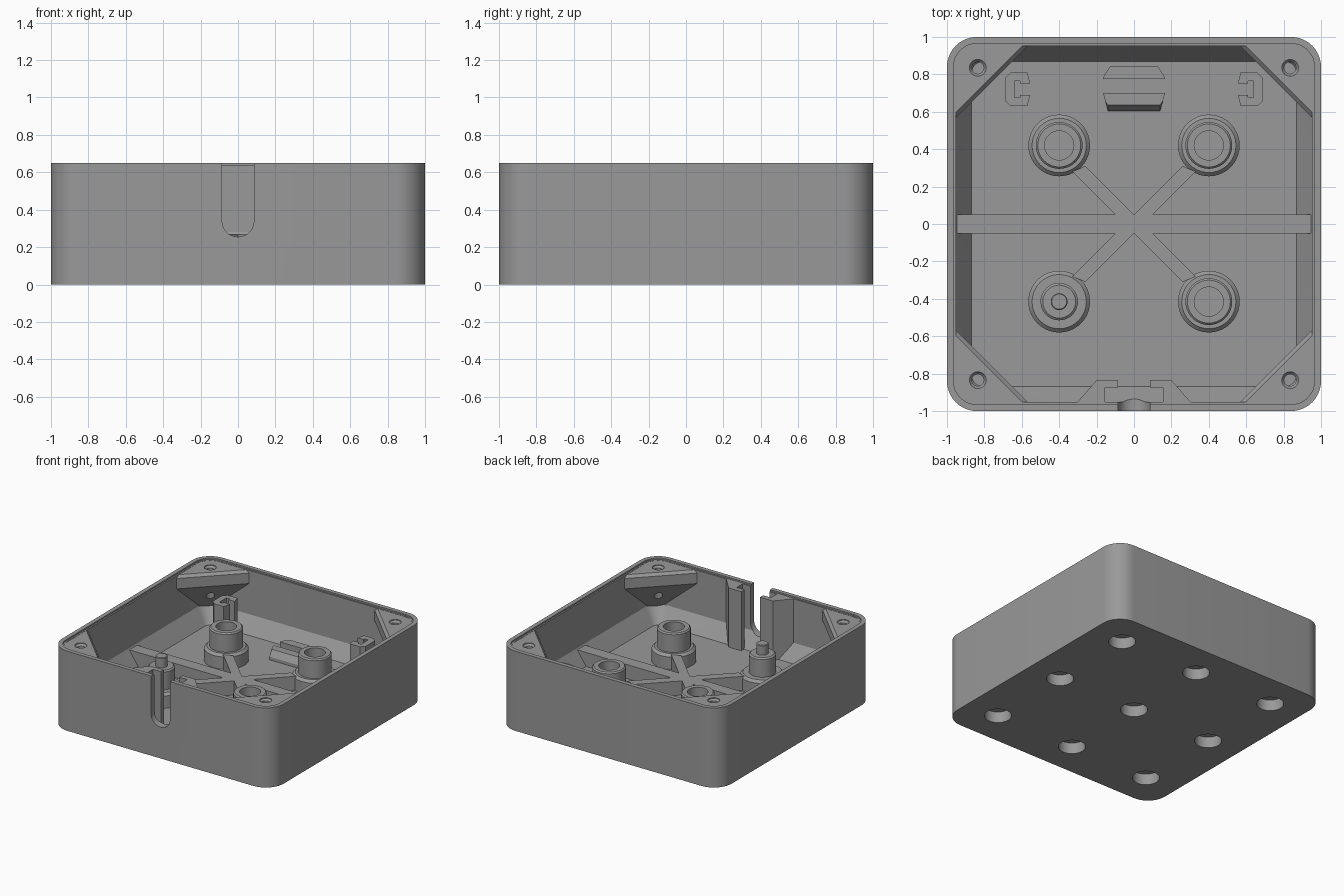
import bpy, bmesh, math
from mathutils import Matrix

if "Cube" in bpy.data.objects:
    bpy.data.objects.remove(bpy.data.objects["Cube"])

grey = bpy.data.materials.new("mid_grey")
grey.diffuse_color = (0.32, 0.32, 0.32, 1)
grey.use_nodes = True
grey.node_tree.nodes["Principled BSDF"].inputs["Base Color"].default_value = grey.diffuse_color
FLOOR = 0.155


def finish(name, bm, smooth=True):
    bmesh.ops.recalc_face_normals(bm, faces=bm.faces)
    me = bpy.data.meshes.new(name)
    bm.to_mesh(me)
    bm.free()
    me.materials.append(grey)
    ob = bpy.data.objects.new(name, me)
    bpy.context.collection.objects.link(ob)
    if smooth:
        shade(ob)
    return ob


def shade(ob):
    bpy.ops.object.select_all(action='DESELECT')
    ob.select_set(True)
    bpy.context.view_layer.objects.active = ob
    bpy.ops.object.shade_smooth_by_angle(angle=math.radians(30))


def loft(bm, rings, cap=True):
    """Bridge rings of equal length, capping both ends."""
    vs = [[bm.verts.new(p) for p in r] for r in rings]
    n = len(vs[0])
    for a, b in zip(vs, vs[1:]):
        for i in range(n):
            j = (i + 1) % n
            bm.faces.new((a[i], a[j], b[j], b[i]))
    bm.faces.new(vs[0])
    bm.faces.new(vs[-1])


def prism(bm, outline, z0, z1):
    loft(bm, [[(x, y, z) for x, y in outline] for z in (z0, z1)])


def circle(r, z, cx=0, cy=0, n=40):
    return [(cx + r * math.cos(2 * math.pi * i / n), cy + r * math.sin(2 * math.pi * i / n), z)
            for i in range(n)]


def rounded_square(h, r, z, n=10):
    pts = []
    for k, (sx, sy) in enumerate(((1, 1), (-1, 1), (-1, -1), (1, -1))):
        for i in range(n + 1):
            a = math.pi / 2 * (k + i / n)
            pts.append((sx * (h - r) + r * math.cos(a), sy * (h - r) + r * math.sin(a), z))
    return pts


def boolean(ob, cutter, op):
    m = ob.modifiers.new("cut", 'BOOLEAN')
    m.object, m.operation, m.solver = cutter, op, 'EXACT'
    bpy.context.view_layer.objects.active = ob
    bpy.ops.object.modifier_apply(modifier=m.name)
    bpy.data.objects.remove(cutter)
    shade(ob)


# Open box with stepped rim and sloped lower inner wall
bm = bmesh.new()
loft(bm, [rounded_square(*p) for p in (
    (1, .16, 0), (1, .16, .65), (.965, .125, .65), (.965, .125, .638),
    (.953, .113, .638), (.953, .113, .28), (.868, .06, FLOOR))])
box = finish("box_shell", bm)

# Blind round sockets under the floor
bm = bmesh.new()
for i in (-1, 0, 1):
    for j in (-1, 0, 1):
        loft(bm, [circle(.1, z, i * .715, j * .715) for z in (-.05, .09)])
boolean(box, finish("socket_cutter", bm), 'DIFFERENCE')

# Cable slot in the front wall, rounded at the bottom
bm = bmesh.new()
prof = [(.085, .8), (-.085, .8)] + [(.085 * math.cos(a), .34 + .085 * math.sin(a))
        for a in (math.pi + math.pi * i / 20 for i in range(21))]
loft(bm, [[(x, y, z) for x, z in prof] for y in (-1.1, -.9)])
boolean(box, finish("slot_cutter", bm), 'DIFFERENCE')

# Corner screw brackets: sloped wedges trimmed to the wall and drilled
section = [(1.075, .53), (1.075, .615), (1.095, .636), (1.45, .636), (1.45, .08)]
for k in range(4):
    a = math.pi / 4 + k * math.pi / 2
    rot = Matrix.Rotation(a, 4, 'Z')
    bm = bmesh.new()
    loft(bm, [[(d, w, z) for d, z in section] for w in (-.5, .5)])
    bm.transform(rot)
    bracket = finish("corner_bracket", bm, False)
    bm = bmesh.new()
    loft(bm, [rounded_square(.96, .12, z) for z in (0, .8)])
    boolean(bracket, finish("trim", bm), 'INTERSECT')
    bm = bmesh.new()
    loft(bm, [circle(r, z, .835 * math.sqrt(2), 0, 24)
              for r, z in ((.032, 0), (.032, .615), (.045, .63), (.045, .7))])
    bm.transform(rot)
    boolean(bracket, finish("drill", bm), 'DIFFERENCE')

# Standoffs: three hollow, one with a locating pin
hollow = [(.165, .14), (.165, .255), (.145, .275), (.125, .275), (.125, .42),
          (.115, .43), (.078, .43), (.078, .2)]
pinned = [(.165, .14), (.165, .255), (.145, .275), (.1, .275), (.1, .42),
          (.088, .43), (.045, .43), (.045, .505), (.04, .51)]
for x, y in ((-.4, .42), (.4, .42), (.4, -.415), (-.4, -.415)):
    pin = x < 0 and y < 0
    bm = bmesh.new()
    loft(bm, [circle(r, z, x, y) for r, z in (pinned if pin else hollow)])
    finish("pin_standoff" if pin else "hollow_standoff", bm)

# Floor ribs: one straight across, four diagonal
RIB = .27
bm = bmesh.new()
prism(bm, [(-.96, -.05), (.96, -.05), (.96, .05), (-.96, .05)], .14, RIB)
finish("cross_rib", bm, False)
bm = bmesh.new()
for sx in (-1, 1):
    for sy in (-1, 1):
        prism(bm, [(sx * x, sy * y) for x, y in ((0, .05), (.1, .05), (.33, .28), (.26, .31))],
              .14, RIB)
finish("diagonal_ribs", bm, False)

# Channel rails behind the cable slot, with angled outer flanks
bm = bmesh.new()
for s in (-1, 1):
    prism(bm, [(s * x, y) for x, y in ((.31, -.96), (.2, -.835), (.085, -.835), (.085, -.875),
                                       (.155, -.875), (.155, -.96))], .14, .638)
finish("slot_rails", bm, False)

# Slotted clip posts near the back corners
half = [(.64, .0), (.64, .045), (.61, .045), (.61, .03), (.555, .03), (.57, .09),
        (.66, .09), (.69, .06), (.69, .0)]
bm = bmesh.new()
for s in (-1, 1):
    for t in (-1, 1):
        prism(bm, [(s * x, .72 + t * y) for x, y in half], .14, .465)
bmesh.ops.remove_doubles(bm, verts=bm.verts, dist=1e-5)
seam = [f for f in bm.faces if all(abs(v.co.y - .72) < 1e-5 for v in f.verts)]
bmesh.ops.delete(bm, geom=seam, context='FACES_ONLY')
finish("clip_posts", bm, False)

# Low cable rest: a pair of bars with a groove between
bm = bmesh.new()
prism(bm, [(-.165, .775), (.165, .775), (.16, .795), (.125, .845), (-.125, .845), (-.16, .795)],
      .14, .23)
rear = [(-.165, .7), (.165, .7), (.155, .66), (.14, .635), (-.14, .635), (-.155, .66)]
front = [(x, y if y > .64 else .605) for x, y in rear]
loft(bm, [[(x, y, .14) for x, y in front], [(x, y, .18) for x, y in front],
          [(x, y, .23) for x, y in rear]])
finish("cable_rest", bm, False)
